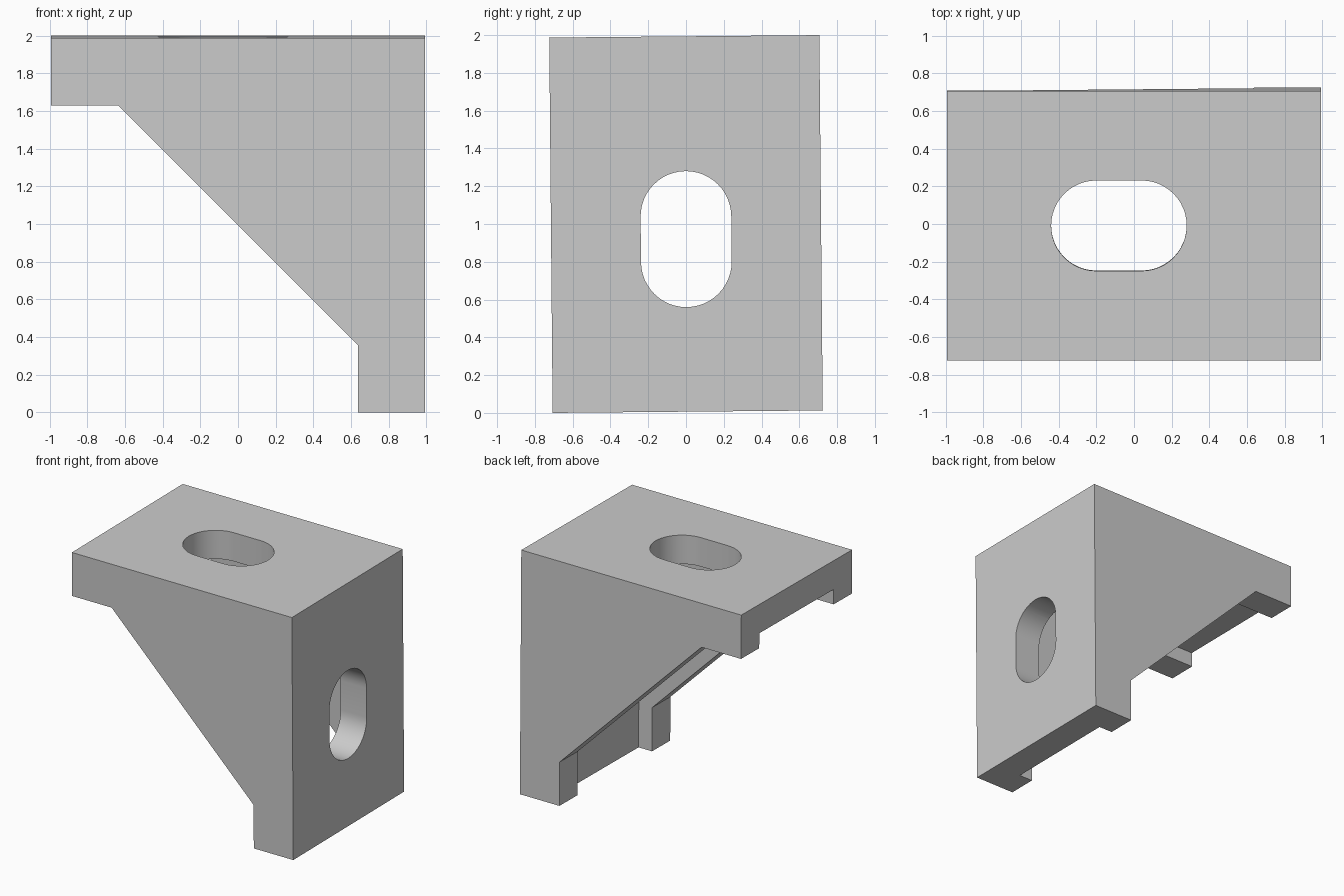
import bpy, bmesh, math
from mathutils import Matrix

if "Cube" in bpy.data.objects:
    bpy.data.objects.remove(bpy.data.objects["Cube"])

A = 0.9935       # half length of each leg
W = 0.715        # half width
T = 0.235        # plate and gusset thickness
C = 0.637        # where the diagonal gusset edge meets the leg ends
R, HALF = 0.24, 0.36   # slot radius and half length
TILT = math.radians(0.52)


def prism(name, points, depth, matrix=Matrix()):
    """Extrude an XY outline symmetrically along Z, then place it."""
    bm = bmesh.new()
    face = bm.faces.new([bm.verts.new((x, y, -depth)) for x, y in points])
    out = bmesh.ops.extrude_face_region(bm, geom=[face])
    verts = [v for v in out["geom"] if isinstance(v, bmesh.types.BMVert)]
    bmesh.ops.translate(bm, verts=verts, vec=(0, 0, 2 * depth))
    bm.transform(matrix)
    bmesh.ops.recalc_face_normals(bm, faces=bm.faces)
    mesh = bpy.data.meshes.new(name)
    bm.to_mesh(mesh)
    bm.free()
    obj = bpy.data.objects.new(name, mesh)
    bpy.context.collection.objects.link(obj)
    return obj


def slot_outline(n=24):
    pts = []
    for side in (0, 1):
        for i in range(n + 1):
            a = math.pi * (side + i / n) - math.pi / 2
            cx = (HALF - R) * (1 - 2 * side)
            pts.append((cx + R * math.cos(a), R * math.sin(a)))
    return pts


upright = Matrix.Rotation(math.pi / 2, 4, 'X')

# Bracket body: side profile across the full width
bracket = prism("corner_bracket",
                [(-A, A), (-A, C), (-C, C), (C, -C), (C, -A), (A, -A), (A, A)],
                W, upright)

# Cavity between the two gussets
inner = A - T
cavity = prism("cavity_cutter",
               [(-1.5, -1.5), (inner, -1.5), (inner, inner), (-1.5, inner)],
               W - T, upright)

# Oblong bolt slots through the top plate and the side plate
top_slot = prism("top_slot_cutter", slot_outline(), 0.3,
                 Matrix.Translation((-0.08, 0, A)))
side_slot = prism("side_slot_cutter", slot_outline(), 0.3,
                  Matrix.Translation((A, 0, -0.08)) @ Matrix.Rotation(math.pi / 2, 4, 'Y'))

bpy.context.view_layer.objects.active = bracket
for cutter in (cavity, top_slot, side_slot):
    cutter.hide_render = True
    mod = bracket.modifiers.new(cutter.name, 'BOOLEAN')
    mod.operation = 'DIFFERENCE'
    mod.solver = 'EXACT'
    mod.object = cutter
    bpy.ops.object.modifier_apply(modifier=mod.name)
    bpy.data.objects.remove(cutter)

# Slight lean, then rest on the ground
bracket.data.transform(Matrix.Rotation(TILT, 4, 'X'))
low = min(v.co.z for v in bracket.data.vertices)
bracket.data.transform(Matrix.Translation((0, 0, -low)))

bracket.select_set(True)
bpy.ops.object.shade_smooth_by_angle(angle=math.radians(30))
